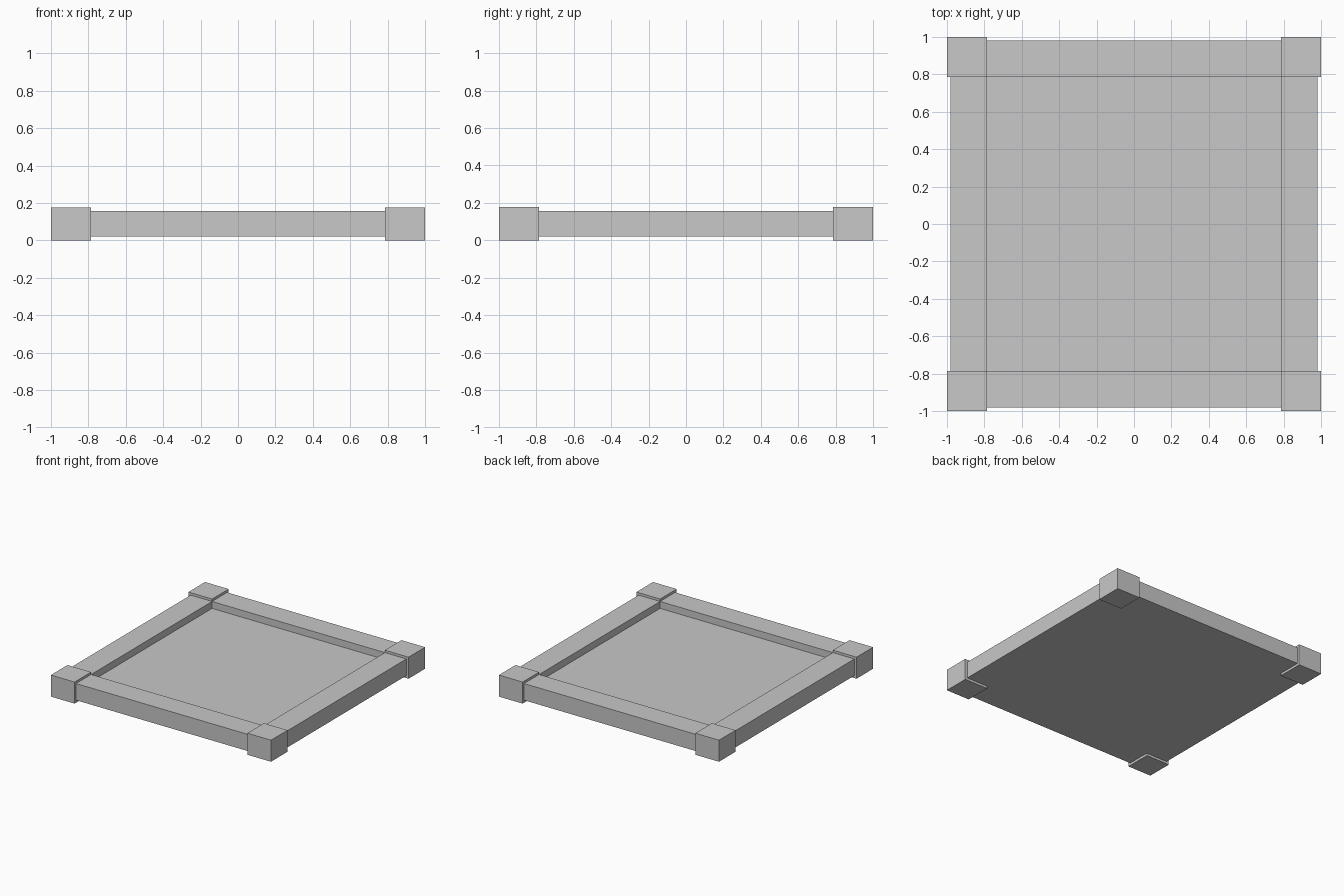
import bpy

cube = bpy.data.objects.get("Cube")
if cube:
    bpy.data.objects.remove(cube, do_unlink=True)

grey = bpy.data.materials.new("plain_grey")
grey.use_nodes = True
colour = (0.58, 0.58, 0.58, 1)
grey.diffuse_color = colour
grey.node_tree.nodes["Principled BSDF"].inputs["Base Color"].default_value = colour

OUTER, RAIL_OUT, INNER = 1.0, 0.98, 0.785
TOP, RAIL_TOP, FLOOR_TOP, RAIL_BOTTOM = 0.177, 0.157, 0.10, 0.02


def box(name, low, high):
    """Add an axis-aligned box between two opposite corners."""
    centre = [(a + b) / 2 for a, b in zip(low, high)]
    bpy.ops.mesh.primitive_cube_add(size=1, location=centre)
    part = bpy.context.object
    part.name = name
    part.scale = [b - a for a, b in zip(low, high)]
    bpy.ops.object.transform_apply(location=False, rotation=False, scale=True)
    part.data.materials.append(grey)


def span(side, a, b):
    return sorted((side * a, side * b))


# Recessed floor panel
box("floor_panel", (-INNER, -INNER, RAIL_BOTTOM), (INNER, INNER, FLOOR_TOP))

# Edge rails between the corner blocks
for side, x_name, y_name in ((-1, "right", "front"), (1, "left", "back")):
    a, b = span(side, INNER, RAIL_OUT)
    box(x_name + "_rail", (a, -INNER, RAIL_BOTTOM), (b, INNER, RAIL_TOP))
    box(y_name + "_rail", (-INNER, a, RAIL_BOTTOM), (INNER, b, RAIL_TOP))

# Raised corner blocks, which also form the feet
for sx, x_name in ((-1, "right"), (1, "left")):
    for sy, y_name in ((-1, "front"), (1, "back")):
        x0, x1 = span(sx, INNER, OUTER)
        y0, y1 = span(sy, INNER, OUTER)
        box(f"{y_name}_{x_name}_corner_block", (x0, y0, 0), (x1, y1, TOP))
